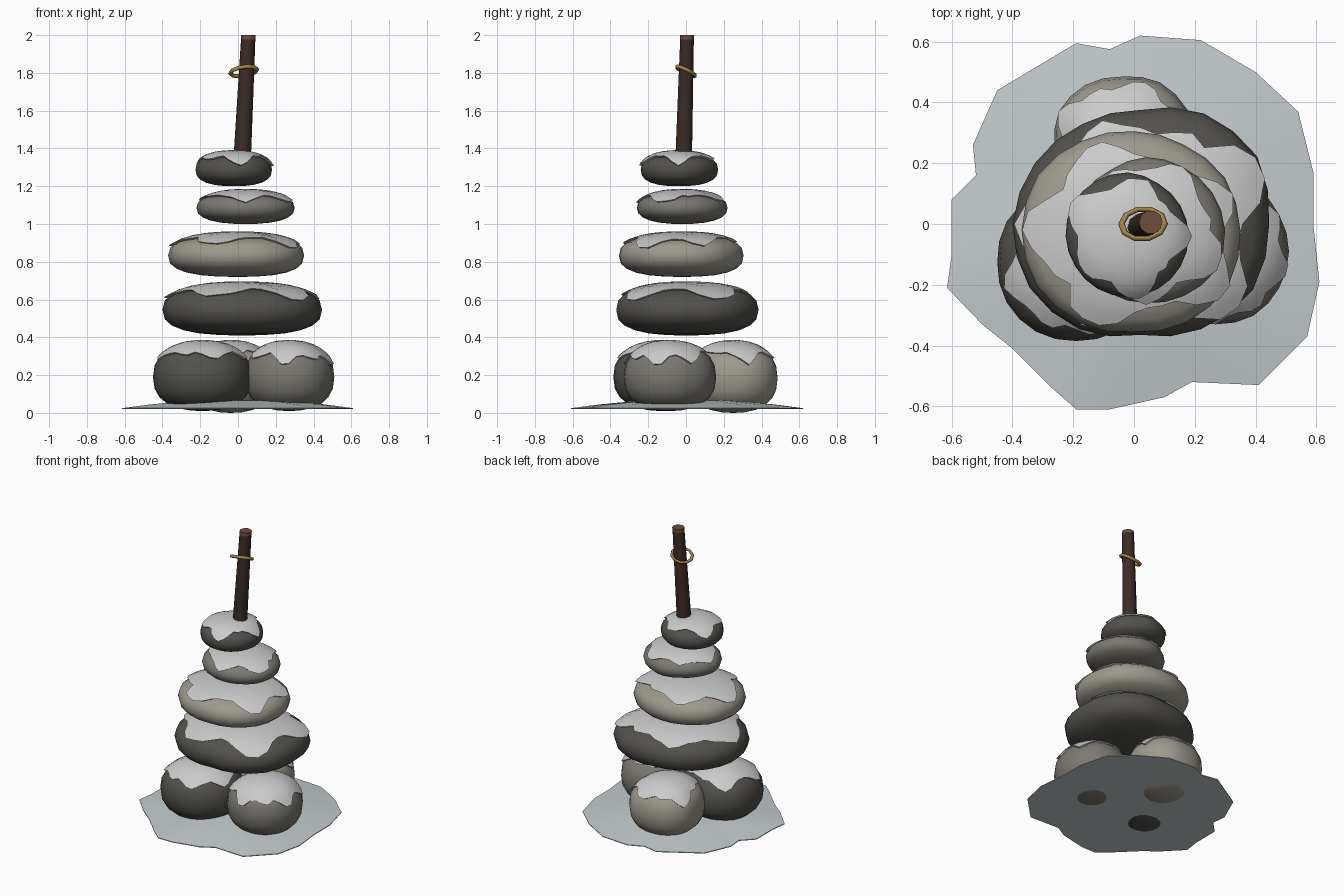
import bpy, bmesh, math, random
from mathutils import Vector

if "Cube" in bpy.data.objects:
    bpy.data.objects.remove(bpy.data.objects["Cube"])

random.seed(4)


def material(name, rgb):
    m = bpy.data.materials.new(name)
    m.diffuse_color = (*rgb, 1)
    m.use_nodes = True
    m.node_tree.nodes["Principled BSDF"].inputs["Base Color"].default_value = m.diffuse_color
    return m


DARK = material("dark_stone", (0.085, 0.082, 0.072))
MID = material("mid_stone", (0.2, 0.19, 0.165))
LIGHT = material("light_stone", (0.34, 0.32, 0.27))
SNOW = material("snow", (0.8, 0.81, 0.82))
GROUND = material("ground_snow", (0.55, 0.6, 0.61))
WOOD = material("wood", (0.045, 0.025, 0.018))
CUT = material("cut_wood", (0.15, 0.075, 0.045))
CORD = material("cord", (0.36, 0.23, 0.07))


def skin(name, rings, mat, start=None, end=None, angle=50):
    """Bridge a list of equal rings, closing either end on a centre point."""
    bm = bmesh.new()
    vs = [[bm.verts.new(p) for p in ring] for ring in rings]
    n = len(vs[0])
    for a, b in zip(vs, vs[1:]):
        for i in range(n):
            j = (i + 1) % n
            bm.faces.new((a[i], a[j], b[j], b[i]))
    for tip, ring in ((start, vs[0]), (end, vs[-1])):
        if tip is not None:
            v = bm.verts.new(tip)
            for i in range(n):
                bm.faces.new((v, ring[i], ring[(i + 1) % n]))
    bmesh.ops.recalc_face_normals(bm, faces=bm.faces)
    me = bpy.data.meshes.new(name)
    bm.to_mesh(me)
    bm.free()
    me.materials.append(mat)
    ob = bpy.data.objects.new(name, me)
    bpy.context.collection.objects.link(ob)
    bpy.ops.object.select_all(action='DESELECT')
    ob.select_set(True)
    bpy.context.view_layer.objects.active = ob
    bpy.ops.object.shade_smooth_by_angle(angle=math.radians(angle))
    return ob


def cyclic(vals, a):
    """Interpolate evenly spaced values around a circle."""
    n = len(vals)
    u = a / math.tau * n
    i, f = int(u), u - int(u)
    return vals[i % n] * (1 - f) + vals[(i + 1) % n] * f


def stone(name, centre, z0, z1, radii, mat, drips, power=2.6, rim=0.68):
    """Rounded pebble with a jagged snow cap; drips = (degrees, depth)."""
    cx, cy = centre
    zc, h = (z0 + z1) / 2, (z1 - z0) / 2

    def point(a, t, n, grow=0.0, flare=1.0, dz=0.0, up=0.0):
        r = (cyclic(radii, a) + grow) * max(math.cos(t), 0) ** (2 / n) * flare
        s = math.copysign(abs(math.sin(t)) ** (2 / n), t)
        return (cx + r * math.cos(a), cy + r * math.sin(a), zc + (h + up) * s + dz)

    segs = 24
    angs = [math.tau * i / segs for i in range(segs)]
    lats = [math.radians(-80 + 16 * k) for k in range(11)]
    skin(name, [[point(a, t, power) for a in angs] for t in lats], mat,
         (cx, cy, z0), (cx, cy, z1))

    # snow cap: drips are pointed and flare slightly off the stone
    segs = 36
    angs = [math.tau * i / segs for i in range(segs)]
    edge, flares = [], []
    for a in angs:
        f = rim + random.uniform(-0.04, 0.04)
        w = 0
        for deg, depth in drips:
            d = abs((math.degrees(a) - deg + 180) % 360 - 180)
            k = max(0, 1 - d / 26)
            f -= depth * k
            w = max(w, k)
        edge.append(math.asin(max(f, 0.05) ** (power / 2)))
        flares.append(1.01 + 0.025 * w)
    rings = []
    for k in (0.12, 0.3, 0.5, 0.7, 0.85, 1.0):
        rings.append([point(a, math.pi / 2 + (e - math.pi / 2) * k, power - 0.2,
                            0.006, fl if k == 1 else 1.01, 0, 0.016)
                      for a, e, fl in zip(angs, edge, flares)])
    rings.append([point(a, e, power - 0.2, 0, 0.94, -0.006, 0.01)
                  for a, e in zip(angs, edge)])
    skin(name + "_snow", rings, SNOW, start=(cx, cy, z1 + 0.016))


# three base stones
stone("base_stone_left", (-0.19, -0.125), 0.01, 0.37,
      [.265, .275, .26, .255, .26, .265, .26, .265, .265, .26, .265, .26], DARK,
      [(200, .2), (285, .2), (240, .1), (130, .2), (340, .2)], 2.4, 0.72)
stone("base_stone_right", (0.27, -0.09), 0.01, 0.37,
      [.24, .24, .25, .25, .24, .23, .235, .24, .24, .24, .245, .24], MID,
      [(265, .4), (345, .4), (308, .2), (30, .35), (215, .2)], 2.4, 0.72)
stone("base_stone_back", (-0.04, 0.25), 0.0, 0.37,
      [.24, .25, .25, .235, .24, .24, .22, .23, .24, .24, .24, .24], LIGHT,
      [(150, .35), (70, .2), (20, .3), (110, .1)], 2.4, 0.72)

# stacked stones
stone("stack_stone_1", (0.02, 0), 0.41, 0.68,
      [.425, .445, .42, .375, .38, .40, .42, .42, .40, .365, .40, .43], DARK,
      [(25, .35), (317, .45), (245, .25), (180, .3), (110, .2)], 2.6, 0.74)
stone("stack_stone_2", (0, -0.02), 0.72, 0.945,
      [.35, .345, .325, .325, .34, .365, .37, .37, .355, .335, .35, .36], LIGHT,
      [(20, .3), (325, .45), (245, .3), (180, .35), (115, .2)], 2.6, 0.76)
stone("stack_stone_3", (0.04, -0.02), 1.0, 1.17,
      [.26, .25, .24, .24, .23, .24, .26, .25, .24, .24, .25, .265], MID,
      [(335, .4), (268, .35), (60, .3), (170, .25), (120, .2)], 2.4, 0.68)
stone("stack_stone_4", (-0.02, -0.04), 1.2, 1.375,
      [.2, .2, .2, .21, .21, .21, .205, .2, .2, .2, .2, .2], DARK,
      [(0, .45), (278, .5), (150, .45), (215, .2), (75, .2)], 2.5, 0.72)

# ground snow: ragged shallow mound with a flat underside
rim = [(.02, .62), (.22, .605), (.4, .5), (.54, .37), (.59, .17), (.59, 0),
       (.61, -.19), (.57, -.37), (.41, -.53), (.19, -.52), (.1, -.57),
       (-.08, -.61), (-.19, -.61), (-.27, -.54), (-.4, -.41), (-.5, -.33),
       (-.615, -.21), (-.6, -.1), (-.6, .08), (-.52, .16), (-.53, .26),
       (-.45, .44), (-.35, .5), (-.19, .595), (-.08, .575)]
skin("ground_snow",
     [[(x * s, y * s, z) for x, y in rim]
      for s, z in ((1, .02), (1, .025), (.75, .045), (.4, .065))],
     GROUND, (0, 0, .02), (0, 0, .07), 40)

# leaning stick with a cut end
foot, tip = Vector((0.023, -0.012, 1.36)), Vector((0.055, 0.006, 2.0))


def stick_ring(k, r):
    c = foot.lerp(tip, k)
    return [(c.x + r * math.cos(math.tau * i / 10),
             c.y + r * math.sin(math.tau * i / 10), c.z) for i in range(10)]


skin("stick", [stick_ring(0, .046), stick_ring(.5, .042), stick_ring(.965, .038)],
     WOOD, start=foot)
skin("stick_cut_end", [stick_ring(.965, .039), stick_ring(1, .039)], CUT,
     foot.lerp(tip, .965), tip)

# loose cord loop around the stick
bpy.ops.mesh.primitive_torus_add(major_segments=10, minor_segments=6,
                                 major_radius=0.072, minor_radius=0.011,
                                 location=(0.03, 0, 1.808), rotation=(-0.45, -0.15, 0))
loop = bpy.context.object
loop.name = "cord_loop"
loop.scale = (1, 0.78, 1)
loop.data.materials.append(CORD)
bpy.ops.object.shade_smooth_by_angle(angle=math.radians(65))
